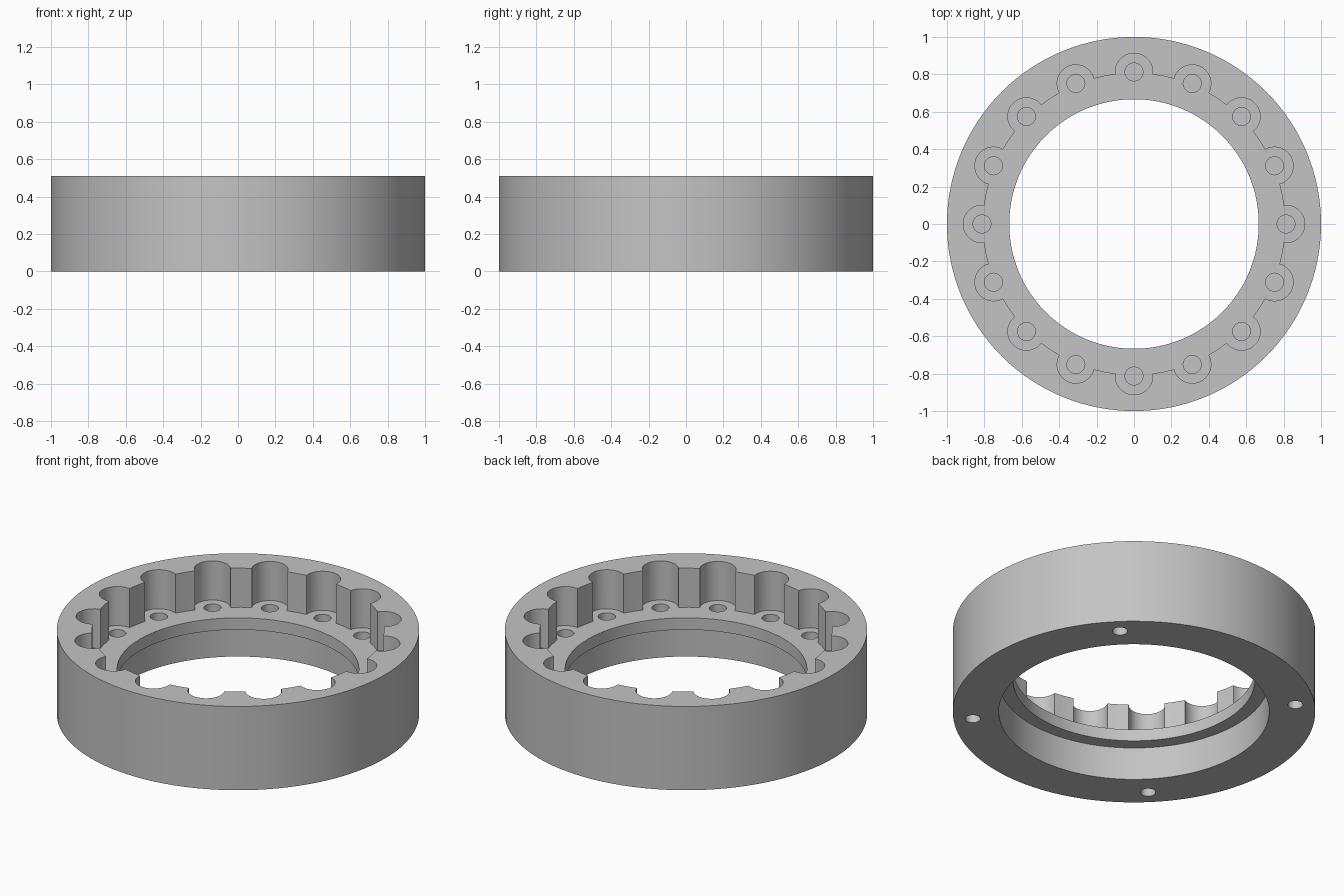
import bpy, bmesh
from math import pi, cos, sin, acos, radians
from mathutils import Vector, Matrix

HEIGHT = 0.51       # overall height
FLOOR = 0.272       # floor of the scalloped pocket
LEDGE = 0.2         # top of the counterbore underneath
BORE, COUNTERBORE = 0.667, 0.746
POCKET, LOBE_AT, LOBE = 0.806, 0.813, 0.1
LOBES, SIDES = 16, 128

if "Cube" in bpy.data.objects:
    bpy.data.objects.remove(bpy.data.objects["Cube"])

grey = bpy.data.materials.new("plain grey")
grey.use_nodes = True
grey.diffuse_color = (0.55, 0.55, 0.55, 1)
grey.node_tree.nodes["Principled BSDF"].inputs["Base Color"].default_value = (0.55, 0.55, 0.55, 1)


def make_object(name, bm):
    bmesh.ops.recalc_face_normals(bm, faces=bm.faces)
    mesh = bpy.data.meshes.new(name)
    bm.to_mesh(mesh)
    bm.free()
    mesh.materials.append(grey)
    obj = bpy.data.objects.new(name, mesh)
    bpy.context.collection.objects.link(obj)
    return obj


def lathe(name, profile):
    """Turn a closed (radius, height) profile around z."""
    bm = bmesh.new()
    rings = []
    for i in range(SIDES):
        a = 2 * pi * i / SIDES
        rings.append([bm.verts.new((r * cos(a), r * sin(a), z)) for r, z in profile])
    n = len(profile)
    for i in range(SIDES):
        here, there = rings[i], rings[(i + 1) % SIDES]
        for j in range(n):
            k = (j + 1) % n
            bm.faces.new((here[j], there[j], there[k], here[k]))
    return make_object(name, bm)


def pocket_prism(name, bottom, top):
    """Round pocket with a ring of circular lobes, as an upright prism."""
    bm = bmesh.new()
    reach = acos((POCKET**2 - LOBE_AT**2 - LOBE**2) / (2 * LOBE_AT * LOBE))
    steps = 24
    outline = []
    for k in range(LOBES):
        a = 2 * pi * k / LOBES
        centre = Vector((LOBE_AT * cos(a), LOBE_AT * sin(a), bottom))
        for s in range(steps + 1):
            t = a - reach + 2 * reach * s / steps
            outline.append(centre + LOBE * Vector((cos(t), sin(t), 0)))
        mid = a + pi / LOBES
        outline.append(Vector((POCKET * cos(mid), POCKET * sin(mid), bottom)))
    face = bm.faces.new([bm.verts.new(p) for p in outline])
    grown = bmesh.ops.extrude_face_region(bm, geom=[face])["geom"]
    verts = [g for g in grown if isinstance(g, bmesh.types.BMVert)]
    bmesh.ops.translate(bm, verts=verts, vec=(0, 0, top - bottom))
    return make_object(name, bm)


def pins(name, count, start, distance, radius, bottom, top):
    """Ring of upright cylinders."""
    bm = bmesh.new()
    for k in range(count):
        a = start + 2 * pi * k / count
        place = Matrix.Translation((distance * cos(a), distance * sin(a), (bottom + top) / 2))
        bmesh.ops.create_cone(bm, cap_ends=True, segments=32, radius1=radius, radius2=radius,
                              depth=top - bottom, matrix=place)
    return make_object(name, bm)


# Ring body with a stepped bore
ring = lathe("ring_housing", [(COUNTERBORE, 0), (1, 0), (1, HEIGHT), (BORE, HEIGHT),
                              (BORE, LEDGE), (COUNTERBORE, LEDGE)])

# Scalloped pocket, blind holes in its floor, blind holes underneath
cutters = [
    pocket_prism("pocket_cutter", FLOOR, HEIGHT + 0.1),
    pins("floor_hole_cutter", LOBES, 0, LOBE_AT, 0.048, FLOOR - 0.12, FLOOR + 0.1),
    pins("base_hole_cutter", 4, radians(45), 0.893, 0.042, -0.1, 0.12),
]
bpy.context.view_layer.objects.active = ring
for cutter in cutters:
    cutter.hide_render = True
    cut = ring.modifiers.new(cutter.name, 'BOOLEAN')
    cut.operation = 'DIFFERENCE'
    cut.solver = 'EXACT'
    cut.object = cutter
    bpy.ops.object.modifier_apply(modifier=cut.name)
    bpy.data.objects.remove(cutter)

# Smooth round walls, crisp rims
bpy.ops.object.select_all(action='DESELECT')
ring.select_set(True)
bpy.ops.object.shade_smooth_by_angle(angle=radians(25))
